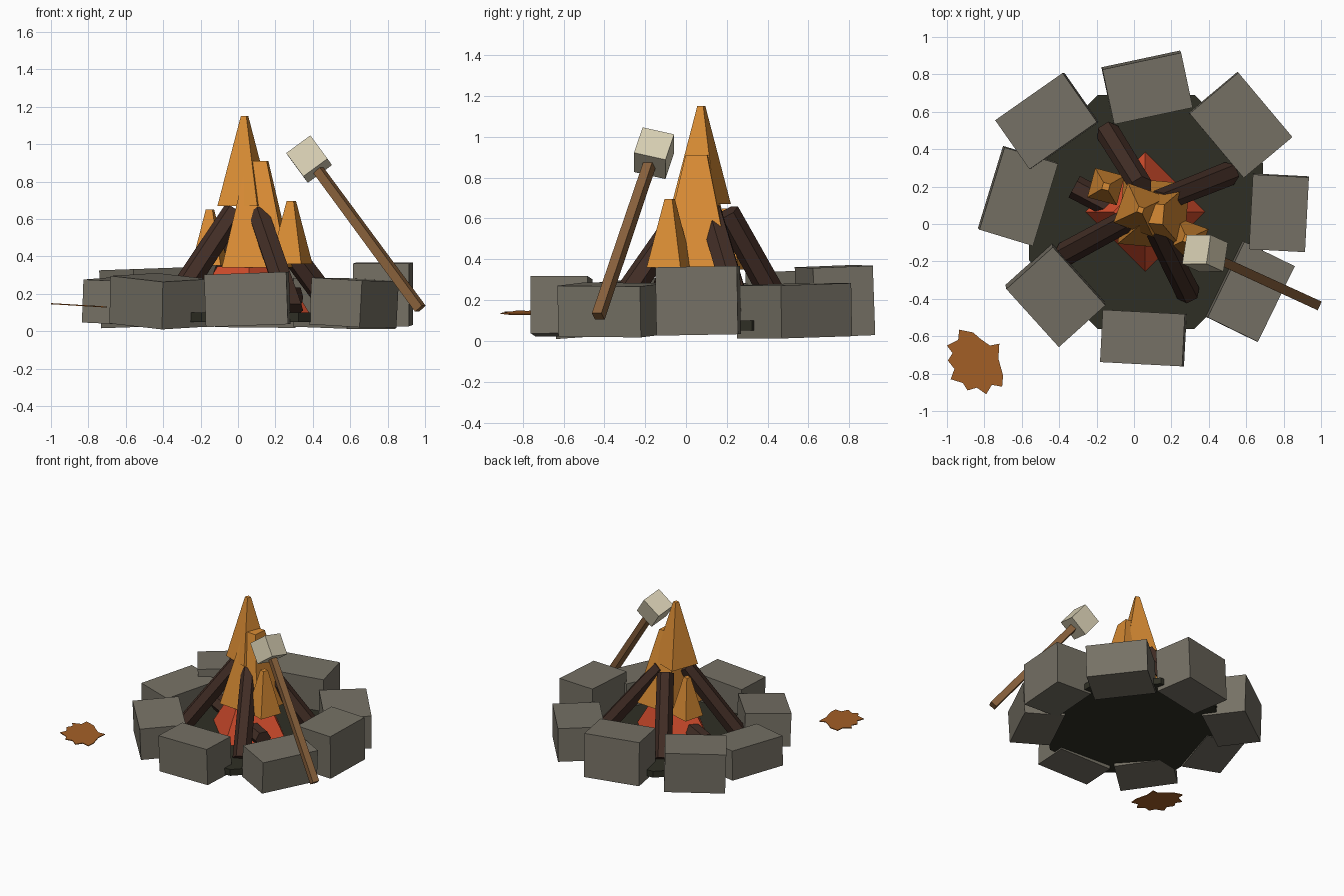
import bpy, bmesh, math
from mathutils import Matrix, Vector

cube = bpy.data.objects.get("Cube")
if cube:
    bpy.data.objects.remove(cube)


def material(name, r, g, b):
    m = bpy.data.materials.new(name)
    m.use_nodes = True
    m.diffuse_color = (r, g, b, 1)
    for n in m.node_tree.nodes:
        if n.type == 'BSDF_PRINCIPLED':
            n.inputs["Base Color"].default_value = (r, g, b, 1)
    return m


STONE = material("stone grey", .18, .165, .13)
ASH = material("dark ash", .028, .028, .018)
FLAME = material("flame orange", .7, .265, .035)
EMBER = material("ember red", .66, .075, .026)
LOG = material("dark bark", .055, .027, .019)
WOOD = material("stick brown", .25, .12, .045)
CREAM = material("cream", .68, .62, .45)
LEAF = material("dry leaf", .37, .115, .02)


def add(name, bm, mat, matrix=Matrix()):
    bmesh.ops.transform(bm, matrix=matrix, verts=bm.verts)
    bmesh.ops.recalc_face_normals(bm, faces=bm.faces)
    mesh = bpy.data.meshes.new(name)
    bm.to_mesh(mesh)
    bm.free()
    mesh.materials.append(mat)
    ob = bpy.data.objects.new(name, mesh)
    bpy.context.collection.objects.link(ob)
    return ob


def rot(deg, axis):
    return Matrix.Rotation(math.radians(deg), 4, axis)


def box(name, center, size, turn, mat):
    bm = bmesh.new()
    bmesh.ops.create_cube(bm, size=1)
    add(name, bm, mat, Matrix.Translation(center) @ turn @ Matrix.Diagonal((*size, 1)))


def frustum(name, x, y, z0, z1, r0, r1, sides, yaw, mat):
    # tapered prism with one corner at the yaw angle
    bm = bmesh.new()
    bmesh.ops.create_cone(bm, cap_ends=True, segments=sides, radius1=r0, radius2=r1, depth=z1 - z0)
    # normalise the starting corner to +x
    v = bm.verts[:][0].co
    start = math.degrees(math.atan2(v.y, v.x))
    add(name, bm, mat, Matrix.Translation((x, y, (z0 + z1) / 2)) @ rot(yaw - start, 'Z'))


def beam(name, a, b, r, sides, mat, roll=0):
    # straight prism between two points
    a, b = Vector(a), Vector(b)
    bm = bmesh.new()
    bmesh.ops.create_cone(bm, cap_ends=True, segments=sides, radius1=r, radius2=r * .95,
                          depth=(b - a).length)
    turn = (b - a).to_track_quat('Z', 'Y').to_matrix().to_4x4()
    add(name, bm, mat, Matrix.Translation((a + b) / 2) @ turn @ rot(roll, 'Z'))


# ash bed
frustum("ash_bed", .065, .065, .05, .1, .677, .677, 8, 22.5, ASH)

# ring of stones: center, size, yaw, tilt about x, tilt about y
stones = [
    ((.07, .73, .195), (.43, .3, .34), 12, 2, 1),
    ((.57, .53, .148), (.45, .34, .26), -50, 1, 1),
    ((.775, .06, .197), (.3, .4, .335), -3, 1, 0),
    ((.62, -.36, .152), (.3, .45, .25), -26, 1, 3),
    ((.05, -.61, .17), (.44, .28, .28), -3, 0, -2),
    ((-.42, -.38, .16), (.42, .335, .255), -48, 5, 1),
    ((-.62, .15, .16), (.3, .46, .23), -17, 2, 2),
    ((-.465, .55, .18), (.44, .32, .31), 35, 0, -2),
]
for i, (c, size, yaw, tx, ty) in enumerate(stones):
    box(f"stone_{i + 1}", c, size, rot(tx, 'X') @ rot(ty, 'Y') @ rot(yaw, 'Z'), STONE)

# leaning logs, and one lying across the embers
logs = [
    ((-.14, .49, .11), (.04, .2, .63)),
    ((.51, .27, .12), (.13, .12, .63)),
    ((-.37, -.16, .11), (-.02, .03, .64)),
    ((.29, -.37, .11), (.11, -.01, .63)),
    ((-.32, .2, .18), (.32, -.14, .18)),
]
for i, (a, b) in enumerate(logs):
    beam(f"log_{i + 1}", a, b, .065, 6, LOG, 30)

# glowing embers
frustum("embers", .06, .065, .1, .345, .32, .17, 4, 0, EMBER)

# flames
frustum("flame_tall", .035, .075, .67, 1.15, .16, .022, 4, 25, FLAME)
frustum("flame_middle", .105, .055, .34, .91, .25, .075, 4, 40, FLAME)
frustum("flame_left", -.15, .2, .35, .65, .115, .026, 4, 30, FLAME)
frustum("flame_right", .285, -.08, .36, .695, .125, .028, 4, 25, FLAME)

# roasting stick and its treat
foot, tip = Vector((.975, -.43, .12)), Vector((.43, -.18, .86))
beam("roasting_stick", foot, tip, .036, 4, WOOD, 45)
turn = (tip - foot).to_track_quat('Z', 'Y').to_matrix().to_4x4()
box("marshmallow", (.38, -.157, .92), (.16, .16, .16), turn @ rot(20, 'Z'), CREAM)

# ragged dry leaf, slightly tilted
outline = [(-1, -.65), (-.94, -.62), (-.935, -.565), (-.86, -.58), (-.82, -.615), (-.77, -.65),
           (-.72, -.64), (-.725, -.72), (-.7, -.81), (-.705, -.87), (-.76, -.86), (-.79, -.91),
           (-.84, -.875), (-.89, -.89), (-.915, -.85), (-.98, -.83), (-.96, -.775), (-.995, -.73),
           (-.97, -.69)]
bm = bmesh.new()
face = bm.faces.new([bm.verts.new((x, y, .135 - .06 * (x + .85))) for x, y in outline])
ext = bmesh.ops.extrude_face_region(bm, geom=[face], use_keep_orig=True)
top = [v for v in ext["geom"] if isinstance(v, bmesh.types.BMVert)]
bmesh.ops.translate(bm, vec=(0, 0, .006), verts=top)
add("leaf", bm, LEAF)
